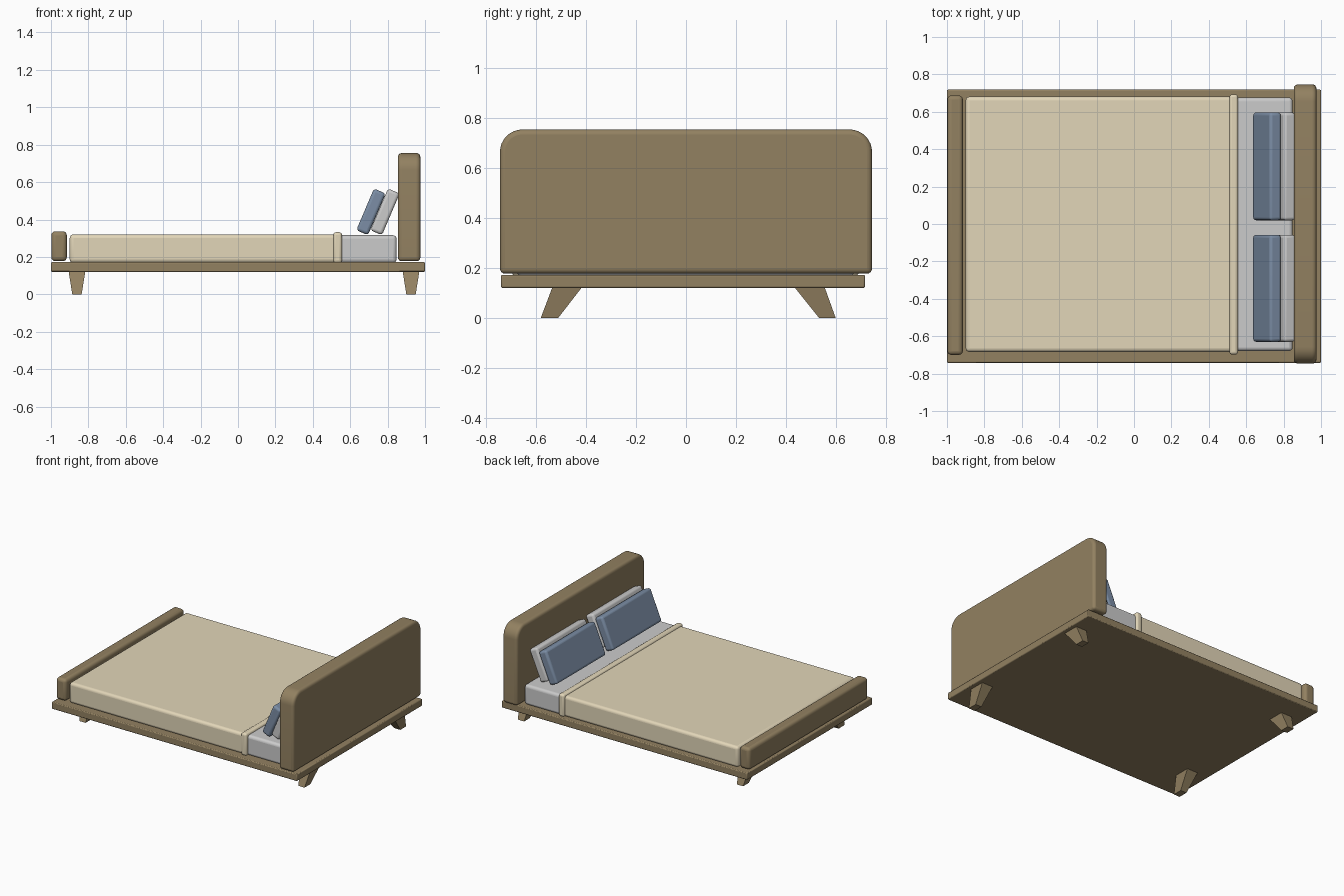
import bpy, bmesh, math

if "Cube" in bpy.data.objects:
    bpy.data.objects.remove(bpy.data.objects["Cube"])

def material(name, color):
    m = bpy.data.materials.new(name)
    m.diffuse_color = (*color, 1)
    m.use_nodes = True
    m.node_tree.nodes["Principled BSDF"].inputs["Base Color"].default_value = m.diffuse_color
    return m

WOOD = material("wood", (0.29, 0.22, 0.12))
CREAM = material("cream", (0.76, 0.67, 0.48))
BLUE = material("blue", (0.20, 0.27, 0.38))

def finish(name, bm, mat=None, bevel=0.0, segments=4):
    bmesh.ops.recalc_face_normals(bm, faces=bm.faces)
    me = bpy.data.meshes.new(name)
    bm.to_mesh(me)
    bm.free()
    ob = bpy.data.objects.new(name, me)
    bpy.context.collection.objects.link(ob)
    if mat:
        me.materials.append(mat)
    if bevel:
        b = ob.modifiers.new("bevel", 'BEVEL')
        b.width, b.segments, b.limit_method = bevel, segments, 'ANGLE'
        bpy.ops.object.select_all(action='DESELECT')
        bpy.context.view_layer.objects.active = ob
        ob.select_set(True)
        bpy.ops.object.shade_smooth_by_angle(angle=math.radians(35))
    return ob

def box(name, x, y, z, mat=None, bevel=0.0, segments=4):
    """Bevelled box from (min, max) ranges, with its origin at its centre."""
    bm = bmesh.new()
    bmesh.ops.create_cube(bm, size=1)
    bmesh.ops.scale(bm, vec=(x[1] - x[0], y[1] - y[0], z[1] - z[0]), verts=bm.verts)
    ob = finish(name, bm, mat, bevel, segments)
    ob.location = [(r[0] + r[1]) / 2 for r in (x, y, z)]
    return ob

# Platform
box("platform", (-1, 1), (-0.742, 0.718), (0.12, 0.172), WOOD, 0.006, 2)

# Headboard: profile with rounded top corners, extruded along x
r, top, half, low = 0.09, 0.755, 0.746, 0.177
outline = [(half, low)]
for side, start in ((1, 0), (-1, 90)):
    for i in range(9):
        a = math.radians(start + i * 90 / 8)
        outline.append((side * (half - r) + r * math.cos(a), top - r + r * math.sin(a)))
outline.append((-half, low))
bm = bmesh.new()
face = bm.faces.new([bm.verts.new((0.855, y, z)) for y, z in outline])
ext = bmesh.ops.extrude_face_region(bm, geom=[face])
bmesh.ops.translate(bm, vec=(0.12, 0, 0),
                    verts=[v for v in ext["geom"] if isinstance(v, bmesh.types.BMVert)])
finish("headboard", bm, WOOD, 0.02)

# Footboard
box("footboard", (-0.998, -0.915), (-0.70, 0.687), (0.177, 0.337), WOOD, 0.022)

# Mattress, blanket and folded blanket edge
box("mattress", (-0.88, 0.848), (-0.679, 0.676), (0.168, 0.316), None, 0.02)
box("blanket", (-0.9, 0.53), (-0.684, 0.681), (0.168, 0.32), CREAM, 0.02)
box("blanket_fold", (0.51, 0.556), (-0.698, 0.693), (0.168, 0.332), CREAM, 0.015)

# Two leaning pillows on each side
for side, y in (("left", (0.02, 0.596)), ("right", (-0.63, -0.058))):
    for kind, x, mat in (("front", 0.711, BLUE), ("back", 0.786, None)):
        p = box(f"{side}_{kind}_pillow", (x - 0.034, x + 0.034), y, (0.32, 0.562), mat, 0.016)
        p.rotation_euler.y = math.radians(23)

# Tapered legs splayed outward
def leg(name, x, y_top, y_bottom):
    bm = bmesh.new()
    rings = []
    for z, hx, (y0, y1) in ((0, 0.025, y_bottom), (0.125, 0.045, y_top)):
        rings.append([bm.verts.new((x + sx * hx, y, z))
                      for sx, y in ((-1, y0), (1, y0), (1, y1), (-1, y1))])
    for i in range(4):
        j = (i + 1) % 4
        bm.faces.new((rings[0][i], rings[0][j], rings[1][j], rings[1][i]))
    for ring in rings:
        bm.faces.new(ring)
    finish(name, bm, WOOD)

for end, x in (("foot", -0.861), ("head", 0.925)):
    leg(f"{end}_front_leg", x, (-0.535, -0.415), (-0.582, -0.512))
    leg(f"{end}_back_leg", x, (0.433, 0.555), (0.533, 0.6))
